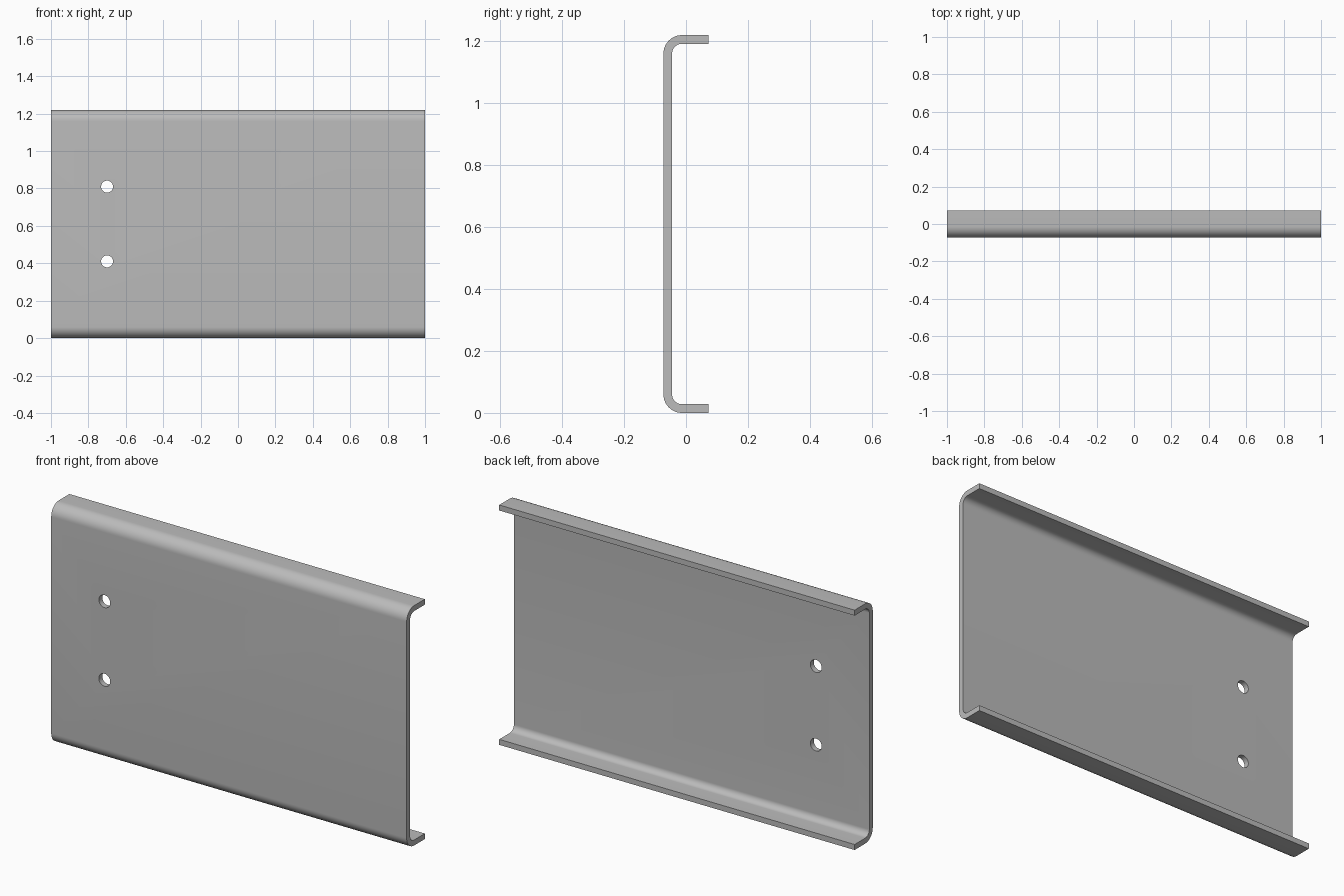
import bpy, bmesh, math
from mathutils import Vector, Matrix

if "Cube" in bpy.data.objects:
    bpy.data.objects.remove(bpy.data.objects["Cube"], do_unlink=True)

LENGTH, DEPTH, HEIGHT = 2.0, 0.146, 1.22
THICK, OUTER_R, ARC_STEPS = 0.028, 0.06, 12
HOLE_X, HOLE_HEIGHTS, HOLE_R = -0.7, (0.41, 0.81), 0.032

steel = bpy.data.materials.new("plain grey steel")
steel.use_nodes = True
colour = (0.5, 0.5, 0.5, 1)
steel.diffuse_color = colour
steel.node_tree.nodes["Principled BSDF"].inputs["Base Color"].default_value = colour


def bend(y, z, radius, start):
    """Quarter arc of (y, z) points, clockwise from the start angle."""
    angles = [start - math.pi / 2 * i / ARC_STEPS for i in range(ARC_STEPS + 1)]
    return [(y + radius * math.cos(a), z + radius * math.sin(a)) for a in angles]


def finish(name, bm):
    bmesh.ops.recalc_face_normals(bm, faces=bm.faces)
    mesh = bpy.data.meshes.new(name)
    bm.to_mesh(mesh)
    bm.free()
    mesh.materials.append(steel)
    obj = bpy.data.objects.new(name, mesh)
    bpy.context.collection.objects.link(obj)
    return obj


# Folded channel section: outside up the front, inside back down
lip, bend_y = DEPTH / 2, -DEPTH / 2 + OUTER_R
low, high = OUTER_R, HEIGHT - OUTER_R
inner_r = OUTER_R - THICK
outside = [(lip, 0)] + bend(bend_y, low, OUTER_R, -math.pi / 2) \
    + bend(bend_y, high, OUTER_R, math.pi) + [(lip, HEIGHT)]
inside = [(lip, THICK)] + bend(bend_y, low, inner_r, -math.pi / 2) \
    + bend(bend_y, high, inner_r, math.pi) + [(lip, HEIGHT - THICK)]

bm = bmesh.new()
section = bm.faces.new([bm.verts.new((-LENGTH / 2, y, z))
                        for y, z in outside + inside[::-1]])
extruded = bmesh.ops.extrude_face_region(bm, geom=[section], use_keep_orig=True)
bmesh.ops.translate(bm, vec=Vector((LENGTH, 0, 0)),
                    verts=[v for v in extruded["geom"] if isinstance(v, bmesh.types.BMVert)])
channel = finish("channel_panel", bm)

# Two bolt holes through the web
bm = bmesh.new()
for z in HOLE_HEIGHTS:
    place = Matrix.Translation((HOLE_X, -DEPTH / 2, z)) @ Matrix.Rotation(math.pi / 2, 4, "X")
    bmesh.ops.create_cone(bm, cap_ends=True, segments=32, radius1=HOLE_R,
                          radius2=HOLE_R, depth=THICK * 4, matrix=place)
cutter = finish("hole_cutter", bm)
cutter.hide_render = True

cut = channel.modifiers.new("bolt_holes", "BOOLEAN")
cut.operation, cut.solver, cut.object = "DIFFERENCE", "EXACT", cutter

bpy.ops.object.select_all(action="DESELECT")
channel.select_set(True)
bpy.context.view_layer.objects.active = channel
bpy.ops.object.modifier_apply(modifier=cut.name)
bpy.data.objects.remove(cutter, do_unlink=True)
bpy.ops.object.shade_smooth_by_angle(angle=math.radians(30))
